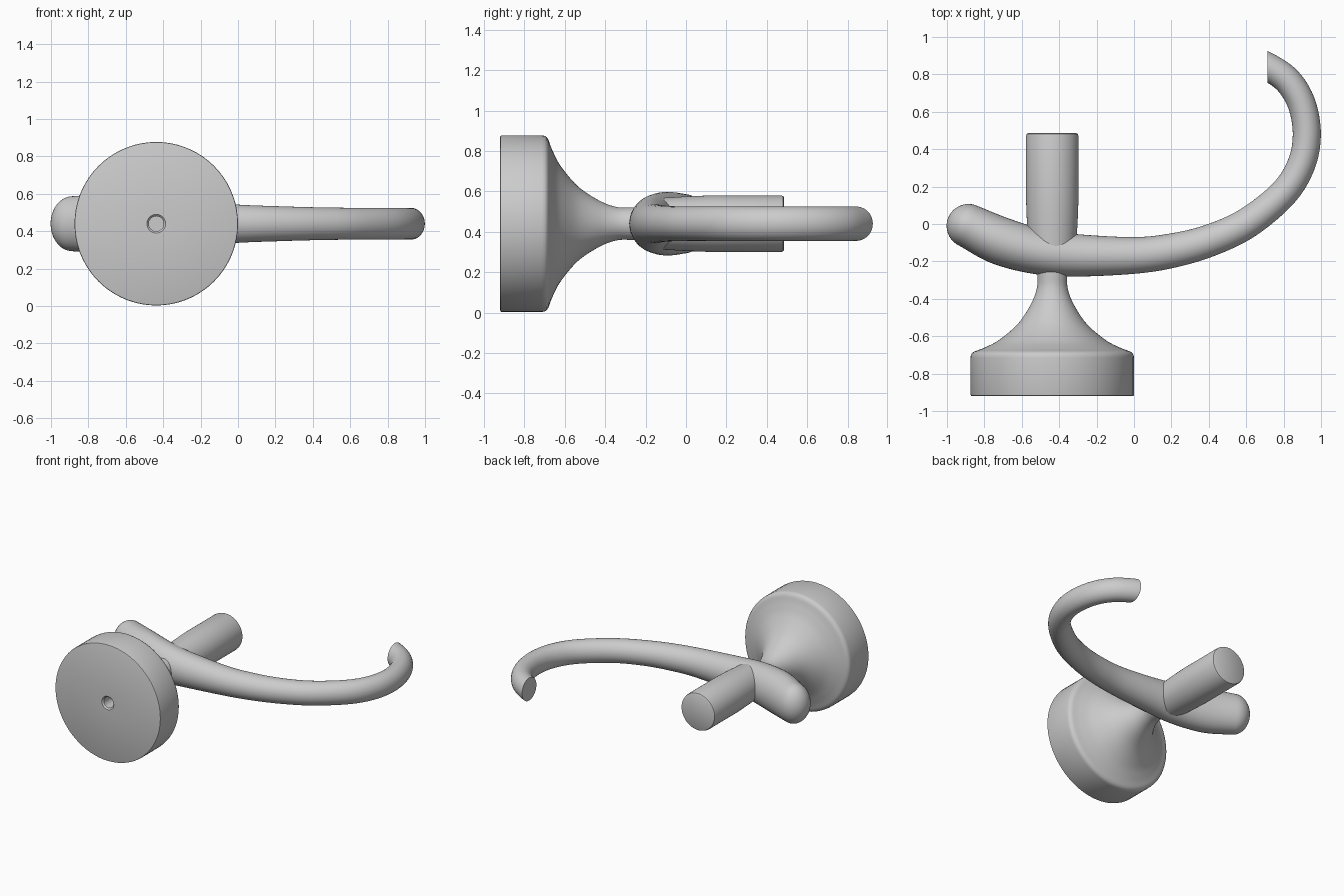
import bpy, bmesh
from math import sin, cos, pi, radians
from mathutils import Vector

cube = bpy.data.objects.get("Cube")
if cube:
    bpy.data.objects.remove(cube, do_unlink=True)

AXIS_X, AXIS_Z = -0.437, 0.44

metal = bpy.data.materials.new("satin grey metal")
metal.use_nodes = True
GREY = (0.6, 0.6, 0.6, 1)
metal.diffuse_color = GREY
metal.node_tree.nodes["Principled BSDF"].inputs["Base Color"].default_value = GREY


def finish(name, bm):
    bmesh.ops.recalc_face_normals(bm, faces=bm.faces)
    mesh = bpy.data.meshes.new(name)
    bm.to_mesh(mesh)
    bm.free()
    mesh.materials.append(metal)
    ob = bpy.data.objects.new(name, mesh)
    bpy.context.collection.objects.link(ob)
    bpy.ops.object.select_all(action='DESELECT')
    bpy.context.view_layer.objects.active = ob
    ob.select_set(True)
    bpy.ops.object.shade_smooth_by_angle(angle=radians(35))
    return ob


def loft(bm, rings):
    """Skin a list of closed rings and cap both ends."""
    loops = [[bm.verts.new(p) for p in ring] for ring in rings]
    n = len(loops[0])
    for a, b in zip(loops, loops[1:]):
        for i in range(n):
            j = (i + 1) % n
            bm.faces.new((a[i], a[j], b[j], b[i]))
    bm.faces.new(loops[0])
    bm.faces.new(loops[-1])


def catmull(pts, steps):
    """Smooth interpolation through control tuples of any length."""
    pts = [Vector(p) for p in pts]
    pts = [2 * pts[0] - pts[1]] + pts + [2 * pts[-1] - pts[-2]]
    out = []
    for a, b, c, d in zip(pts, pts[1:], pts[2:], pts[3:]):
        for s in range(steps):
            t = s / steps
            out.append(0.5 * (2 * b + (c - a) * t + (2 * a - 5 * b + 4 * c - d) * t * t
                              + (3 * b - a - 3 * c + d) * t ** 3))
    return out + [pts[-2]]


def turned(name, profile, sides=72):
    """Turn (radius, y) points around the fixture's front-to-back axis."""
    bm = bmesh.new()
    angles = [2 * pi * i / sides for i in range(sides)]
    loft(bm, [[(AXIS_X + r * cos(a), y, AXIS_Z + r * sin(a)) for a in angles]
              for r, y in profile])
    return finish(name, bm)


# Wall base: screw hole, rim with softened edges, concave flare, neck
hole_and_rim = [(0.04, -0.78), (0.04, -0.91), (0.05, -0.92), (0.43, -0.92),
                (0.435, -0.918), (0.437, -0.911), (0.437, -0.715), (0.435, -0.7),
                (0.428, -0.689)]
flare = catmull([(0.415, -0.681), (0.36, -0.66), (0.285, -0.62), (0.185, -0.535), (0.115, -0.43),
                 (0.083, -0.345), (0.08, -0.27), (0.085, -0.17)], 6)
turned("wall_base", hole_and_rim + [tuple(p) for p in flare])

# Straight post at the back
turned("back_post", [(0.125, -0.17), (0.13, -0.08), (0.135, 0.0), (0.138, 0.07),
                     (0.14, 0.13), (0.14, 0.47), (0.137, 0.481), (0.128, 0.486)], 56)

# Curved arm: (x, y, half width, half height) along its centre line
arm_path = catmull([
    (-0.885, -0.01, 0.117, 0.147), (-0.71, -0.092, 0.128, 0.158),
    (-0.5, -0.15, 0.121, 0.145), (-0.3, -0.168, 0.113, 0.124),
    (0.0, -0.168, 0.098, 0.102), (0.2, -0.143, 0.092, 0.094),
    (0.4, -0.09, 0.086, 0.088), (0.605, 0.005, 0.082, 0.085),
    (0.8, 0.165, 0.077, 0.085), (0.895, 0.32, 0.075, 0.085),
    (0.924, 0.48, 0.075, 0.085), (0.897, 0.64, 0.075, 0.085),
    (0.825, 0.762, 0.075, 0.085), (0.72, 0.838, 0.075, 0.085),
    (0.6, 0.89, 0.075, 0.085)], 8)


def arm_ring(centre, tangent, w, h, sides=40):
    side = Vector((-tangent.y, tangent.x, 0))
    base = Vector((centre.x, centre.y, AXIS_Z))
    angles = [2 * pi * i / sides for i in range(sides)]
    return [base + side * w * cos(a) + Vector((0, 0, h * sin(a))) for a in angles]


rings = []
start, first_w, first_h = arm_path[0].to_2d(), arm_path[0][2], arm_path[0][3]
start_dir = (arm_path[1].to_2d() - start).normalized()
# Rounded near end
for k in range(10):
    a = radians(88) * (1 - k / 10)
    rings.append(arm_ring(start - start_dir * first_w * sin(a), start_dir,
                          first_w * cos(a), first_h * cos(a)))
for i, p in enumerate(arm_path):
    ahead = arm_path[min(i + 1, len(arm_path) - 1)].to_2d()
    behind = arm_path[max(i - 1, 0)].to_2d()
    rings.append(arm_ring(p.to_2d(), (ahead - behind).normalized(), p[2], p[3]))

bm = bmesh.new()
loft(bm, rings)
# Slice the hooked tip flat: only the far part of the arm is affected
tip = [f for f in bm.faces if f.calc_center_median().y > 0.5]
geom = tip + list({e for f in tip for e in f.edges}) + list({v for f in tip for v in f.verts})
bmesh.ops.bisect_plane(bm, geom=geom, plane_co=(0.713, 0, 0), plane_no=(-1, 0, 0),
                       clear_outer=True)
bmesh.ops.holes_fill(bm, edges=[e for e in bm.edges if e.is_boundary], sides=0)
finish("curved_arm", bm)
